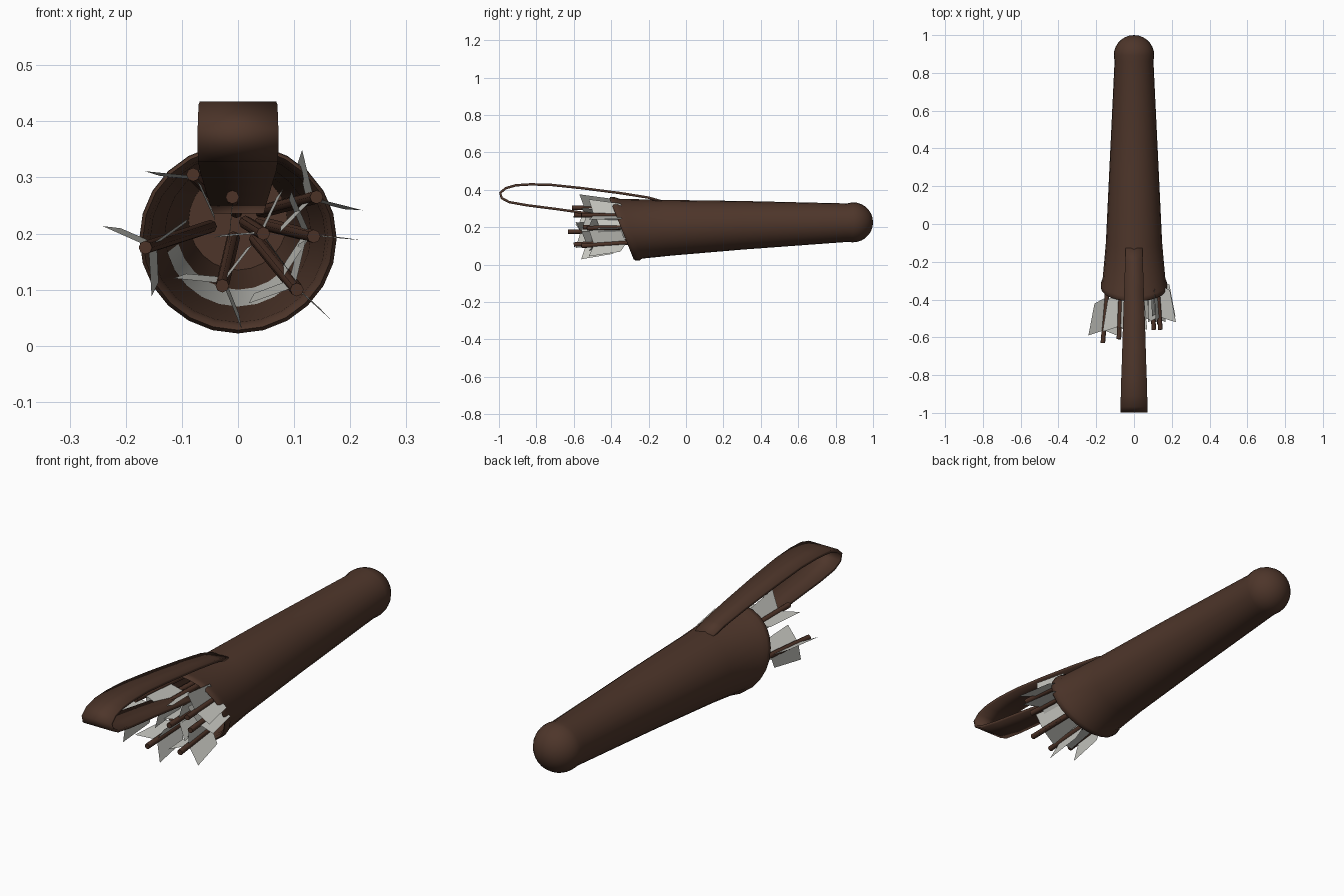
import bpy, bmesh, math
from mathutils import Vector

if "Cube" in bpy.data.objects:
    bpy.data.objects.remove(bpy.data.objects["Cube"])


def material(name, rgb):
    m = bpy.data.materials.new(name)
    m.diffuse_color = (*rgb, 1)
    m.use_nodes = True
    m.node_tree.nodes["Principled BSDF"].inputs["Base Color"].default_value = m.diffuse_color
    return m


LEATHER = material("dark brown leather", (0.075, 0.036, 0.023))
WOOD = material("brown wood", (0.072, 0.032, 0.020))
FEATHER = material("pale grey feather", (0.56, 0.56, 0.52))


def finish(bm, name, *mats, angle=40, smooth=True):
    me = bpy.data.meshes.new(name)
    bm.to_mesh(me)
    bm.free()
    ob = bpy.data.objects.new(name, me)
    bpy.context.collection.objects.link(ob)
    for m in mats:
        me.materials.append(m)
    if smooth:
        bpy.ops.object.select_all(action='DESELECT')
        ob.select_set(True)
        bpy.context.view_layer.objects.active = ob
        bpy.ops.object.shade_smooth_by_angle(angle=math.radians(angle))
    return ob


# Quiver: rings of (y, centre z, radius, slant), from inner floor out over the lip to the round tip
SIDES = 24
rings = [(0.86, 0.223, 0.088, 0), (0.40, 0.21, 0.110, 0), (0.0, 0.20, 0.130, -0.1),
         (-0.31, 0.192, 0.150, -0.4), (-0.335, 0.191, 0.155, -0.4),
         (-0.345, 0.191, 0.163, -0.4), (-0.338, 0.191, 0.169, -0.4),
         (-0.315, 0.192, 0.169, -0.4), (-0.295, 0.192, 0.160, -0.38),
         (-0.10, 0.197, 0.149, -0.15), (0.3, 0.21, 0.130, 0), (0.86, 0.224, 0.103, 0)]
for i in range(7):
    t = i / 7 * math.pi / 2
    rings.append((0.893 + 0.107 * math.sin(t), 0.226, 0.107 * math.cos(t), 0))

bm = bmesh.new()
loops = []
for y, zc, r, k in rings:
    loop = []
    for j in range(SIDES):
        a = 2 * math.pi * j / SIDES
        loop.append(bm.verts.new((r * 1.04 * math.cos(a) if k < -0.3 else r * math.cos(a),
                                  y + k * r * math.sin(a), zc + r * math.sin(a))))
    loops.append(loop)
for n, (a, b) in enumerate(zip(loops, loops[1:])):
    for j in range(SIDES):
        f = bm.faces.new((a[j], a[(j + 1) % SIDES], b[(j + 1) % SIDES], b[j]))
        # pale lining on the lower inner wall
        if n == 1 and 13 <= j <= 20:
            f.material_index = 1
bm.faces.new(loops[0])
tip = bm.verts.new((0, 1.0, 0.226))
for j in range(SIDES):
    bm.faces.new((loops[-1][j], loops[-1][(j + 1) % SIDES], tip))
bmesh.ops.recalc_face_normals(bm, faces=bm.faces)
finish(bm, "quiver_body", LEATHER, FEATHER, angle=50)

# Strap: ribbon along a side profile of (y, z, half width)
path = [(-0.13, 0.338, 0.044), (-0.20, 0.358, 0.047), (-0.35, 0.382, 0.052), (-0.55, 0.408, 0.059),
        (-0.72, 0.426, 0.064), (-0.83, 0.429, 0.068), (-0.91, 0.424, 0.070), (-0.965, 0.408, 0.071),
        (-0.993, 0.383, 0.072), (-0.985, 0.355, 0.072), (-0.945, 0.334, 0.071), (-0.85, 0.317, 0.068),
        (-0.70, 0.298, 0.062), (-0.55, 0.277, 0.056), (-0.42, 0.258, 0.050), (-0.32, 0.242, 0.046)]
bm = bmesh.new()
pairs = [(bm.verts.new((-w, y, z)), bm.verts.new((w, y, z))) for y, z, w in path]
for (a, b), (c, d) in zip(pairs, pairs[1:]):
    bm.faces.new((a, b, d, c))
strap = finish(bm, "strap", LEATHER)
sol = strap.modifiers.new("thickness", 'SOLIDIFY')
sol.thickness = 0.013
sol.offset = 0

# Arrows: nock position (x, y, z) and the angle of the first feather
arrows = [(-0.165, -0.63, 0.175, 155), (-0.08, -0.61, 0.305, 55), (-0.01, -0.60, 0.265, 265),
          (-0.028, -0.60, 0.107, 293), (0.045, -0.55, 0.200, 305), (0.105, -0.56, 0.100, 318),
          (0.14, -0.56, 0.265, 225), (0.135, -0.53, 0.195, -5)]


def add_arrow(i, x, y, z, turn):
    nock = Vector((x, y, z))
    end = Vector((x * 0.3, 0.75, 0.22 + (z - 0.2) * 0.3))
    d = (end - nock).normalized()
    rot = d.to_track_quat('Z', 'Y').to_matrix().to_4x4()
    # shaft
    bm = bmesh.new()
    bmesh.ops.create_cone(bm, cap_ends=True, segments=8, radius1=0.012, radius2=0.012,
                          depth=(end - nock).length)
    bmesh.ops.transform(bm, matrix=rot, verts=bm.verts)
    bmesh.ops.translate(bm, vec=(nock + end) / 2, verts=bm.verts)
    finish(bm, f"arrow_shaft_{i}", WOOD, angle=50)
    # three feathers, wider and swept back at the nock end
    bm = bmesh.new()
    for k in range(3):
        a = math.radians(turn + 120 * k)
        out = Vector((math.cos(a), 0, math.sin(a)))
        bm.faces.new([bm.verts.new(nock + d * t + out * h) for t, h in
                      ((0.065, 0.008), (0.04, 0.088), (0.21, 0.068), (0.24, 0.008))])
    finish(bm, f"arrow_feathers_{i}", FEATHER, smooth=False)


for i, arrow in enumerate(arrows):
    add_arrow(i + 1, *arrow)
